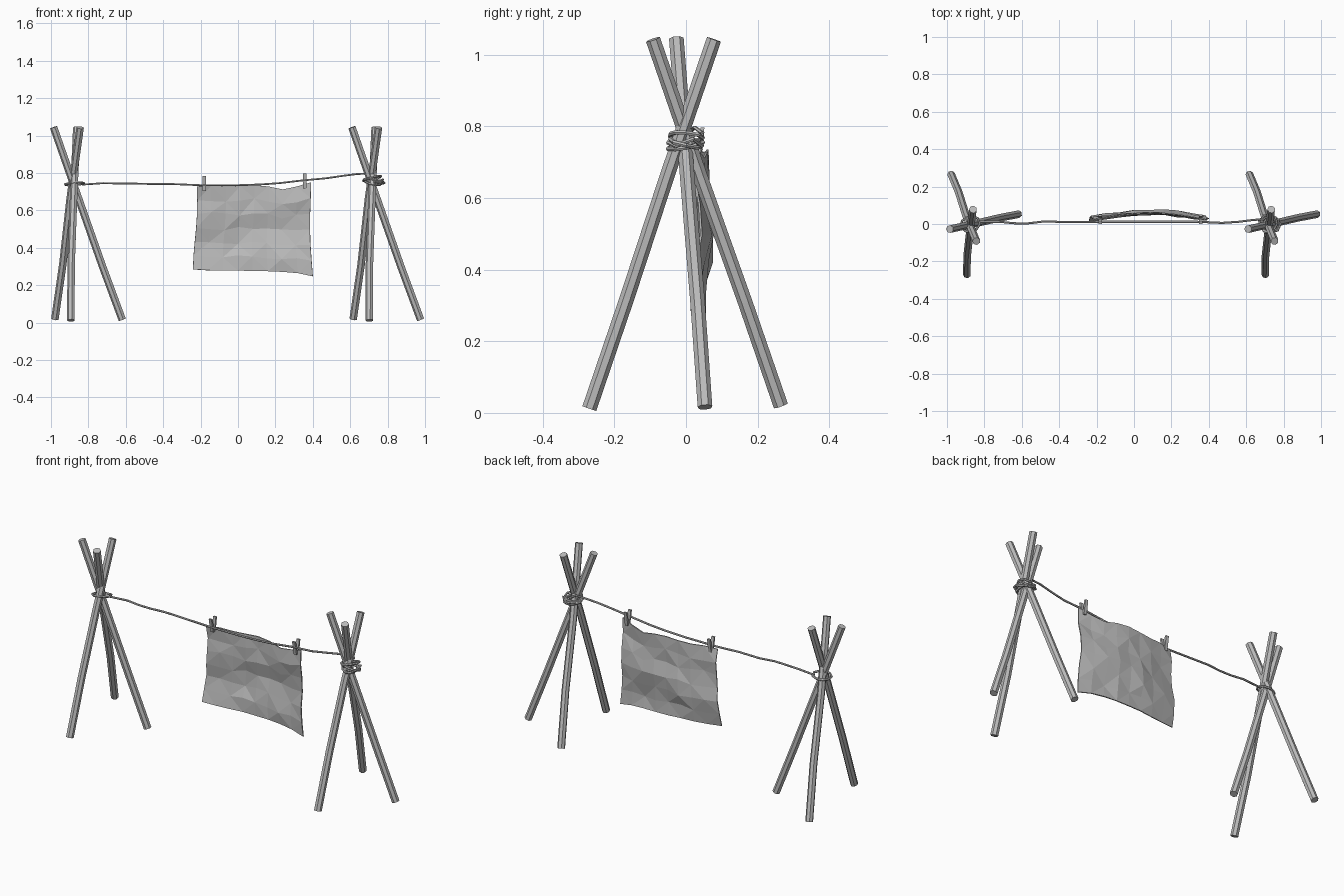
import bpy, math, random
from mathutils import Vector

random.seed(4)
cube = bpy.data.objects.get("Cube")
if cube:
    bpy.data.objects.remove(cube, do_unlink=True)

grey = bpy.data.materials.new("plain grey")
grey.use_nodes = True
COLOUR = (0.5, 0.5, 0.5, 1)
grey.diffuse_color = COLOUR
grey.node_tree.nodes["Principled BSDF"].inputs["Base Color"].default_value = COLOUR


def make(name, verts, faces):
    me = bpy.data.meshes.new(name)
    me.from_pydata(verts, [], faces)
    me.materials.append(grey)
    ob = bpy.data.objects.new(name, me)
    bpy.context.collection.objects.link(ob)
    return ob


def tube(name, path, radius, sides, closed=False):
    """Sweep a flat-sided ring along a path."""
    pts = [Vector(p) for p in path]
    n = len(pts)
    verts, faces = [], []
    for i, p in enumerate(pts):
        a = pts[i - 1] if closed or i else p
        b = pts[(i + 1) % n] if closed or i < n - 1 else p
        t = (b - a).normalized()
        ref = Vector((0, 1, 0)) if abs(t.z) > 0.8 else Vector((0, 0, 1))
        u = t.cross(ref).normalized()
        w = t.cross(u)
        for k in range(sides):
            ang = math.tau * k / sides
            verts.append(p + (u * math.cos(ang) + w * math.sin(ang)) * radius)
    for i in range(n if closed else n - 1):
        j = (i + 1) % n
        for k in range(sides):
            m = (k + 1) % sides
            faces.append((i * sides + k, j * sides + k, j * sides + m, i * sides + m))
    if not closed:
        faces.append(tuple(range(sides)))
        faces.append(tuple(range((n - 1) * sides, n * sides))[::-1])
    return make(name, verts, faces)


# Tripods of three slightly bent poles, relative to the lashing centre
POLES = {
    "front_pole": [(-.02, -.27, .012), (-.018, -.165, .32), (-.005, -.05, .67), (.012, .078, 1.043)],
    "back_pole": [(-.105, .265, .02), (-.063, .165, .31), (-.024, .04, .66), (.03, -.092, 1.043)],
    "side_pole": [(.255, .053, .016), (.15, .033, .3), (.03, .005, .64), (-.112, -.027, 1.045)],
}
for side, cx in (("left", .722), ("right", -.873)):
    for name, path in POLES.items():
        tube(f"{side}_{name}", [(x + cx, y, z) for x, y, z in path], .021, 7)


# Rope lashings: tilted, uneven loops
def lashing(name, cx, cz, rx, ry, tilt, phase):
    pts = []
    for k in range(9):
        a = math.tau * k / 9
        s = 1 + .14 * math.sin(2 * a + phase)
        pts.append((cx + rx * s * math.cos(a), ry * s * math.sin(a),
                    cz + tilt * math.cos(a + phase)))
    tube(name, pts, .0065, 6, True)


lashing("left_lashing_upper", .722, .772, .04, .048, .012, .5)
lashing("left_lashing_middle", .725, .755, .052, .048, .014, 2.2)
lashing("left_lashing_lower", .72, .748, .045, .045, .012, 4)
lashing("right_lashing", -.875, .742, .046, .045, .008, 1)

# Knot end
tube("left_knot_tail", [(.73, -.05, .755), (.765, -.03, .745), (.775, .02, .765), (.74, .045, .745)], .0065, 6)

# Sagging line
tube("line", [(-.835, .012, .738), (-.72, .012, .746), (-.64, .004, .744), (-.57, .003, .744),
              (-.48, .014, .742), (-.35, .01, .741), (-.2, .012, .735), (0, .012, .735),
              (.12, .012, .739), (.22, .012, .746), (.34, .012, .76), (.47, .006, .772),
              (.56, .012, .785), (.64, .022, .795), (.69, .025, .797), (.72, .045, .782)], .0055, 6)

# Hanging cloth: rippled grid that billows backwards
COLS, ROWS = 8, 6
TOP = [.728, .733, .728, .73, .735, .728, .712, .728, .75]
BOTTOM = [.285, .28, .278, .279, .276, .275, .272, .265, .248]
verts, faces = [], []
for r in range(ROWS + 1):
    v = r / ROWS
    for c in range(COLS + 1):
        u = c / COLS
        x = -.22 + .605 * u + v * (.026 * u - .015) + .006 * math.sin(5 * v + 2 * u)
        z = TOP[c] * (1 - v) + BOTTOM[c] * v
        inner = 0 < c < COLS and 0 < r < ROWS
        y = .022 + .03 * math.sin(math.pi * u) + .014 * math.sin(math.pi * v)
        y += .008 * math.sin(11 * v + 3 * u) + (random.uniform(-.006, .006) if inner else 0)
        verts.append((x, y, z + (random.uniform(-.01, .01) if inner else 0)))
for r in range(ROWS):
    for c in range(COLS):
        a = r * (COLS + 1) + c
        b, d, e = a + 1, a + COLS + 1, a + COLS + 2
        faces += [(a, d, e), (a, e, b)] if (r + c) % 2 else [(a, d, b), (b, d, e)]
cloth = make("cloth", verts, faces)
thick = cloth.modifiers.new("thickness", "SOLIDIFY")
thick.thickness = .006
thick.offset = 0


# Pegs: two wooden prongs pinching the line, spread at the top
def prong(name, x, z, y_low, y_high):
    verts = [(x + sx * .009, y + sy * .0055, z + h)
             for h, y in ((-.045, y_low), (.035, y_high)) for sx, sy in
             ((-1, -1), (1, -1), (1, 1), (-1, 1))]
    faces = [(3, 2, 1, 0), (4, 5, 6, 7)]
    faces += [(k, (k + 1) % 4, (k + 1) % 4 + 4, k + 4) for k in range(4)]
    make(name, verts, faces)


for side, x, z in (("right", -.18, .75), ("left", .356, .762)):
    prong(f"{side}_peg_front", x, z, .022, .006)
    prong(f"{side}_peg_back", x, z, .034, .046)
